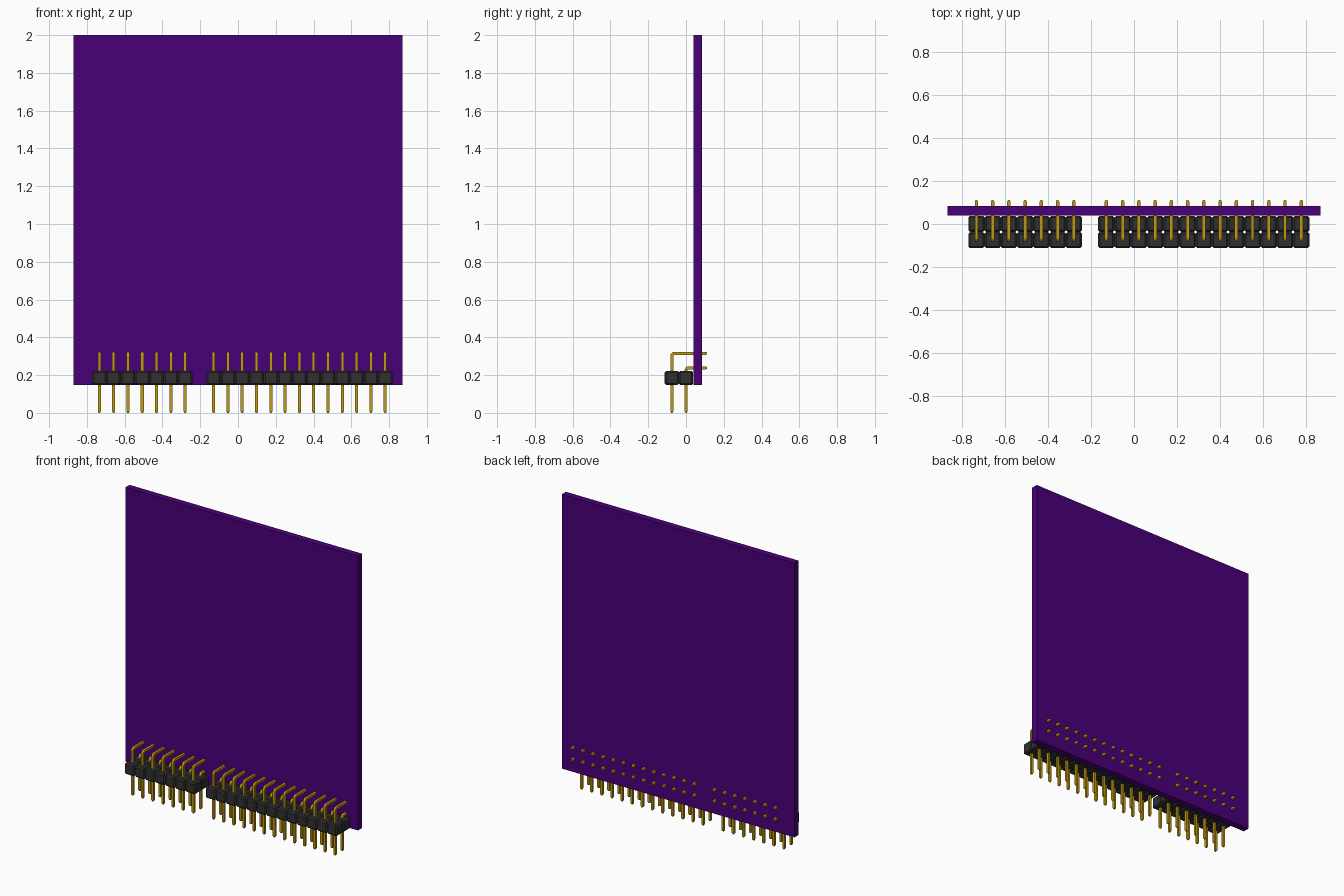
import bpy, bmesh
from mathutils import Vector
from math import sin, cos, pi

if "Cube" in bpy.data.objects:
    bpy.data.objects.remove(bpy.data.objects["Cube"], do_unlink=True)


def material(name, rgb):
    m = bpy.data.materials.new(name)
    m.use_nodes = True
    m.diffuse_color = (*rgb, 1)
    m.node_tree.nodes["Principled BSDF"].inputs["Base Color"].default_value = (*rgb, 1)
    return m


PURPLE = material("purple board", (0.068, 0.0, 0.19))
BLACK = material("black plastic", (0.03, 0.03, 0.03))
GOLD = material("gold metal", (0.53, 0.32, 0.006))

PITCH = 0.0757
ROWS = {"outer": (-0.075, 0.315), "inner": (0.0005, 0.238)}  # y, bend height
HEADERS = {"right": (-0.734, 7), "left": (-0.129, 13)}       # first x, pin count
HALF = 0.008                                                # half pin thickness


def finish(name, bm, mat):
    bmesh.ops.recalc_face_normals(bm, faces=bm.faces)
    mesh = bpy.data.meshes.new(name)
    bm.to_mesh(mesh)
    bm.free()
    mesh.materials.append(mat)
    obj = bpy.data.objects.new(name, mesh)
    bpy.context.collection.objects.link(obj)


def add_box(bm, centre, size, bevel=0):
    new = bmesh.ops.create_cube(bm, size=1)["verts"]
    for v in new:
        v.co = Vector(centre) + Vector(a * b for a, b in zip(v.co, size))
    if bevel:
        edges = list({e for v in new for e in v.link_edges})
        bmesh.ops.bevel(bm, geom=edges, offset=bevel, segments=1, affect='EDGES')


def add_pin(bm, x, y, top):
    """Square wire swept up, round a bend and back through the board."""
    r, tip, end = 0.013, 0.008, 0.112
    # each station: y, z, direction angle from vertical, thickness scale
    path = [(y, 0, 0, 0.5), (y, tip, 0, 1)]
    for i in range(5):
        a = i / 4 * pi / 2
        path.append((y + r * (1 - cos(a)), top - r + r * sin(a), a, 1))
    path += [(end - tip, top, pi / 2, 1), (end, top, pi / 2, 0.5)]
    rings = []
    for py, pz, a, s in path:
        h = HALF * s
        rings.append([bm.verts.new((x + u * h, py + w * h * cos(a), pz - w * h * sin(a)))
                      for u, w in ((-1, -1), (1, -1), (1, 1), (-1, 1))])
    for p, q in zip(rings, rings[1:]):
        for i in range(4):
            j = (i + 1) % 4
            bm.faces.new((p[i], p[j], q[j], q[i]))
    bm.faces.new(rings[0])
    bm.faces.new(rings[-1])


# Circuit board
bm = bmesh.new()
add_box(bm, (0, 0.0615, 1.0735), (1.74, 0.045, 1.853))
finish("circuit_board", bm, PURPLE)

# Two double-row pin headers
for side, (start, count) in HEADERS.items():
    housing, pins = bmesh.new(), bmesh.new()
    for y, top in ROWS.values():
        for i in range(count):
            x = start + i * PITCH
            add_box(housing, (x, y, 0.185), (PITCH, PITCH, 0.0757), 0.0085)
            add_pin(pins, x, y, top)
    finish(side + "_header_housing", housing, BLACK)
    finish(side + "_header_pins", pins, GOLD)
